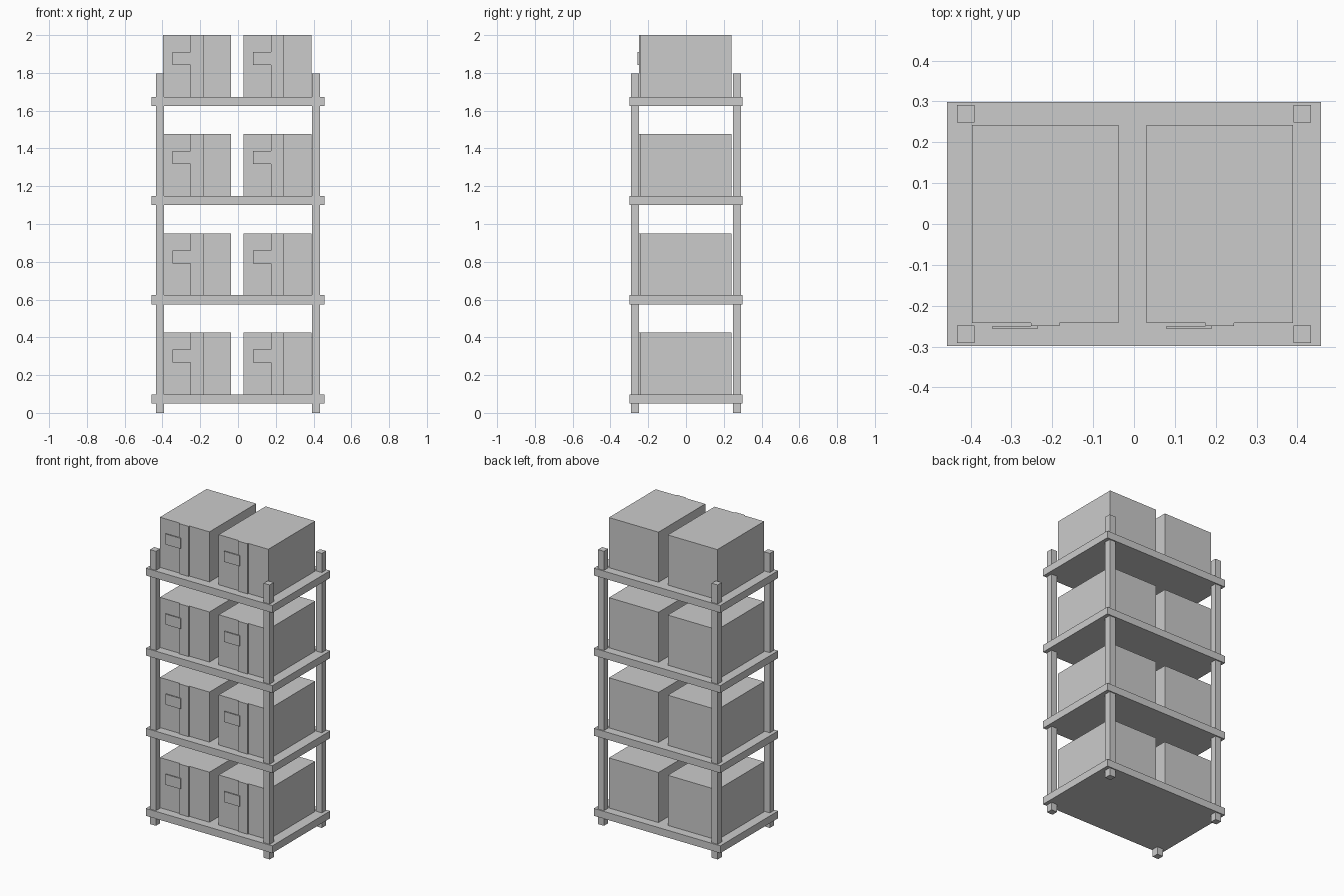
import bpy

if "Cube" in bpy.data.objects:
    bpy.data.objects.remove(bpy.data.objects["Cube"])


def block(name, x, y, z):
    """Axis-aligned block from (min, max) ranges."""
    lo, hi = zip(x, y, z)
    bpy.ops.mesh.primitive_cube_add(size=1, location=[(a + b) / 2 for a, b in zip(lo, hi)])
    ob = bpy.context.object
    ob.name = name
    ob.scale = [b - a for a, b in zip(lo, hi)]
    bpy.ops.object.transform_apply(location=False, rotation=False, scale=True)
    return ob


# Corner posts
for side, cx in (("left", -0.412), ("right", 0.412)):
    for end, cy in (("front", -0.27), ("back", 0.27)):
        block(f"{end}_{side}_post", (cx - 0.0215, cx + 0.0215),
              (cy - 0.0215, cy + 0.0215), (0, 1.797))

BOX_W, BOX_H = 0.359, 0.328
for level in range(4):
    # Shelf board
    z = 0.0985 + level * 0.5245
    block(f"shelf_{level + 1}", (-0.458, 0.458), (-0.299, 0.299), (z - 0.048, z))

    # Two cartons per shelf, each with a tape strip and a label on the front
    for side, x in (("left", -0.3965), ("right", 0.03)):
        tag = f"{side}_{level + 1}"
        block(f"carton_{tag}", (x, x + BOX_W), (-0.242, 0.242), (z, z + BOX_H))
        block(f"tape_{tag}", (x + 0.1445, x + 0.2145), (-0.25, -0.242), (z, z + BOX_H))
        block(f"label_{tag}", (x + 0.0495, x + 0.16), (-0.257, -0.25), (z + 0.169, z + 0.238))
